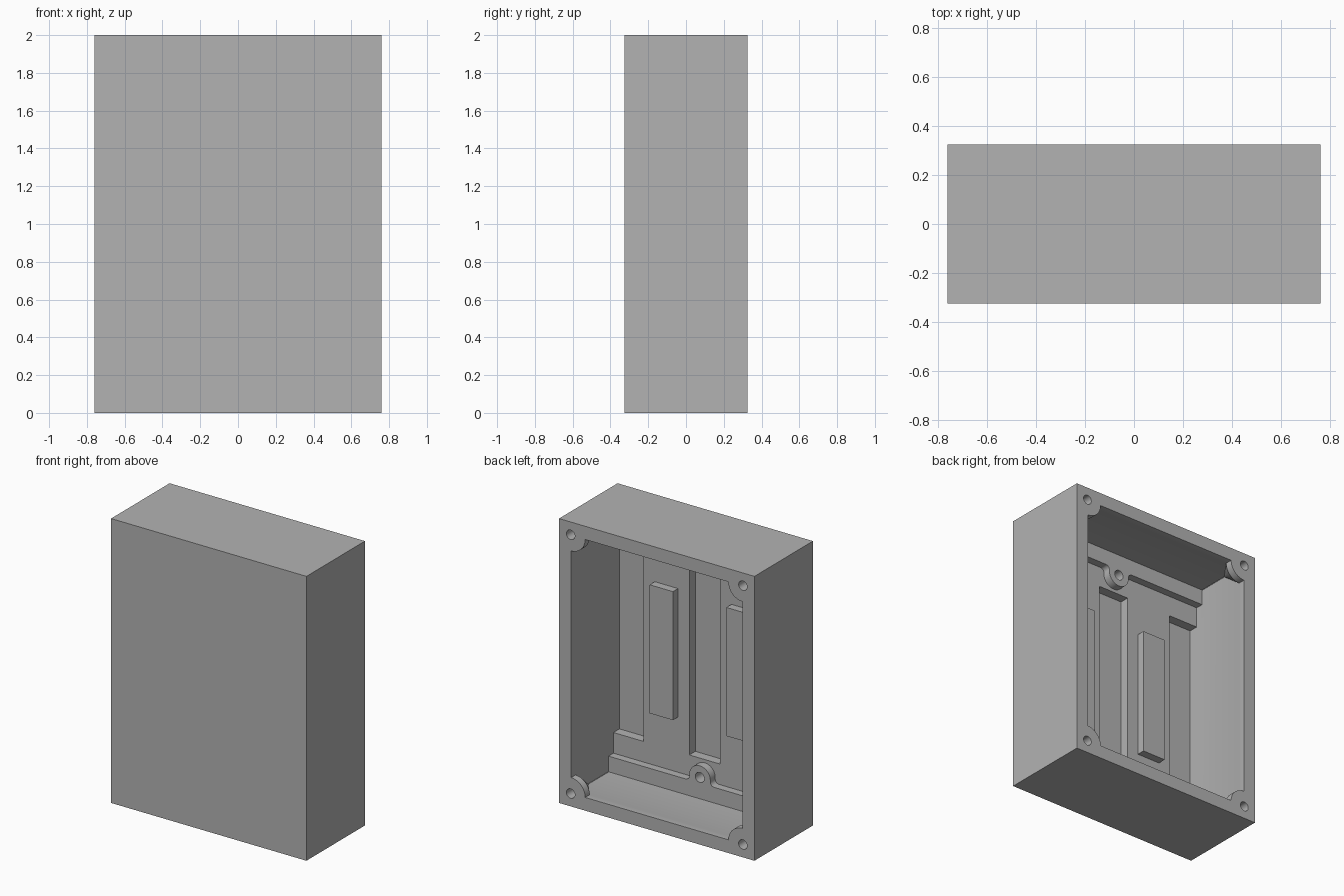
import bpy, bmesh, math
from mathutils import Matrix

HX, HY, HZ = 0.76, 0.325, 1.0      # half sizes of the case
LIP, WALL = 0.093, 0.05            # rim width and wall thickness
BOSS = 0.11                        # corner boss radius

if "Cube" in bpy.data.objects:
    bpy.data.objects.remove(bpy.data.objects["Cube"], do_unlink=True)

grey = bpy.data.materials.new("plain_grey")
grey.use_nodes = True
colour = (0.45, 0.45, 0.45, 1)
grey.diffuse_color = colour
grey.node_tree.nodes["Principled BSDF"].inputs["Base Color"].default_value = colour


def finish(name, bm):
    bmesh.ops.recalc_face_normals(bm, faces=bm.faces)
    mesh = bpy.data.meshes.new(name)
    bm.to_mesh(mesh)
    bm.free()
    mesh.materials.append(grey)
    ob = bpy.data.objects.new(name, mesh)
    bpy.context.collection.objects.link(ob)
    return ob


def loft(name, rings):
    """Solid through rings of (x, z) outlines, each at a depth from the open back."""
    bm = bmesh.new()
    loops = [[bm.verts.new((x, HY - depth, z)) for x, z in pts] for depth, pts in rings]
    for a, b in zip(loops, loops[1:]):
        for i in range(len(a)):
            j = (i + 1) % len(a)
            bm.faces.new((a[i], a[j], b[j], b[i]))
    bm.faces.new(loops[0])
    bm.faces.new(loops[-1])
    return finish(name, bm)


def block(name, x0, x1, z0, z1, d0, d1):
    outline = [(x0, z0), (x1, z0), (x1, z1), (x0, z1)]
    return loft(name, [(d0, outline), (d1, outline)])


def disc(x, z, r, n=32):
    return [(x + r * math.cos(math.tau * i / n), z + r * math.sin(math.tau * i / n))
            for i in range(n)]


def cut(target, cutter):
    mod = target.modifiers.new("cut", "BOOLEAN")
    mod.operation, mod.solver, mod.object = "DIFFERENCE", "EXACT", cutter
    bpy.context.view_layer.objects.active = target
    bpy.ops.object.modifier_apply(modifier=mod.name)
    bpy.data.objects.remove(cutter, do_unlink=True)


def smooth(ob):
    bpy.ops.object.select_all(action="DESELECT")
    ob.select_set(True)
    bpy.context.view_layer.objects.active = ob
    bpy.ops.object.shade_smooth_by_angle(angle=math.radians(25))


def opening(inset, r, n=12):
    """Rectangle whose four corners are filled by quarter-round bosses."""
    pts = []
    for k, (sx, sz) in enumerate([(1, 1), (-1, 1), (-1, -1), (1, -1)]):
        cx, cz = sx * (HX - inset), HZ + sz * (HZ - inset)
        for i in range(n + 1):
            a = k * math.pi / 2 - math.pi / 2 - i / n * math.pi / 2
            pts.append((cx + r * math.cos(a), cz + r * math.sin(a)))
    return pts


# Case with a cavity open at the back, widening behind the rim
case = block("case", -HX, HX, 0, 2 * HZ, 0, 2 * HY)
rim, inner = opening(LIP, BOSS), opening(WALL, 0.002)
cut(case, loft("cavity_cutter", [(-0.02, rim), (0.05, rim), (0.25, inner), (0.533, inner)]))

# Three shallow channels in the inner floor
edge = HX - WALL
for x0, x1 in [(-edge, -0.476), (-0.12, 0.12), (0.476, edge)]:
    cut(case, block("channel_cutter", x0, x1, 0.305, 1.695, 0.5, 0.6))

# Screw holes in the corner bosses
for sx in (-1, 1):
    for sz in (-1, 1):
        hole = disc(sx * (HX - 0.09), HZ + sz * (HZ - 0.09), 0.033)
        cut(case, loft("hole_cutter", [(-0.02, hole), (0.13, hole)]))
smooth(case)


# Ledge at each end with a rounded screw lug blended in by fillets
def ledge_outline(top, cz, r, f, n=12):
    cx = math.sqrt((r + f) ** 2 - (top + f - cz) ** 2)
    a = math.atan2(top + f - cz, cx)
    lug = []
    for i in range(n + 1):      # right fillet, from the ledge to the lug
        t = -math.pi / 2 - i / n * (math.pi / 2 - a)
        lug.append((cx + f * math.cos(t), top + f + f * math.sin(t)))
    for i in range(1, n + 1):   # right half of the lug
        t = a + i / n * (math.pi / 2 - a)
        lug.append((r * math.cos(t), cz + r * math.sin(t)))
    right = [(edge + 0.01, WALL - 0.01), (edge + 0.01, top)] + lug
    return right + [(-x, z) for x, z in reversed(right[:-1])]


low = ledge_outline(0.16, 0.2, 0.082, 0.03)
high = [(x, 2 * HZ - z) for x, z in low]
for name, pts, z in [("lower_ledge", low, 0.2), ("upper_ledge", high, 1.8)]:
    ledge = loft(name, [(0.478, pts), (0.54, pts)])
    hole = disc(0, z, 0.035)
    cut(ledge, loft("lug_hole_cutter", [(0.4, hole), (0.6, hole)]))
    cut(case, loft("lug_hole_cutter", [(0.5, hole), (0.6, hole)]))
    smooth(ledge)

# Raised pad on each floor panel
for name, s in [("left_pad", 1), ("right_pad", -1)]:
    block(name, s * 0.298 - 0.09, s * 0.298 + 0.09, 0.548, 1.452, 0.476, 0.54)
